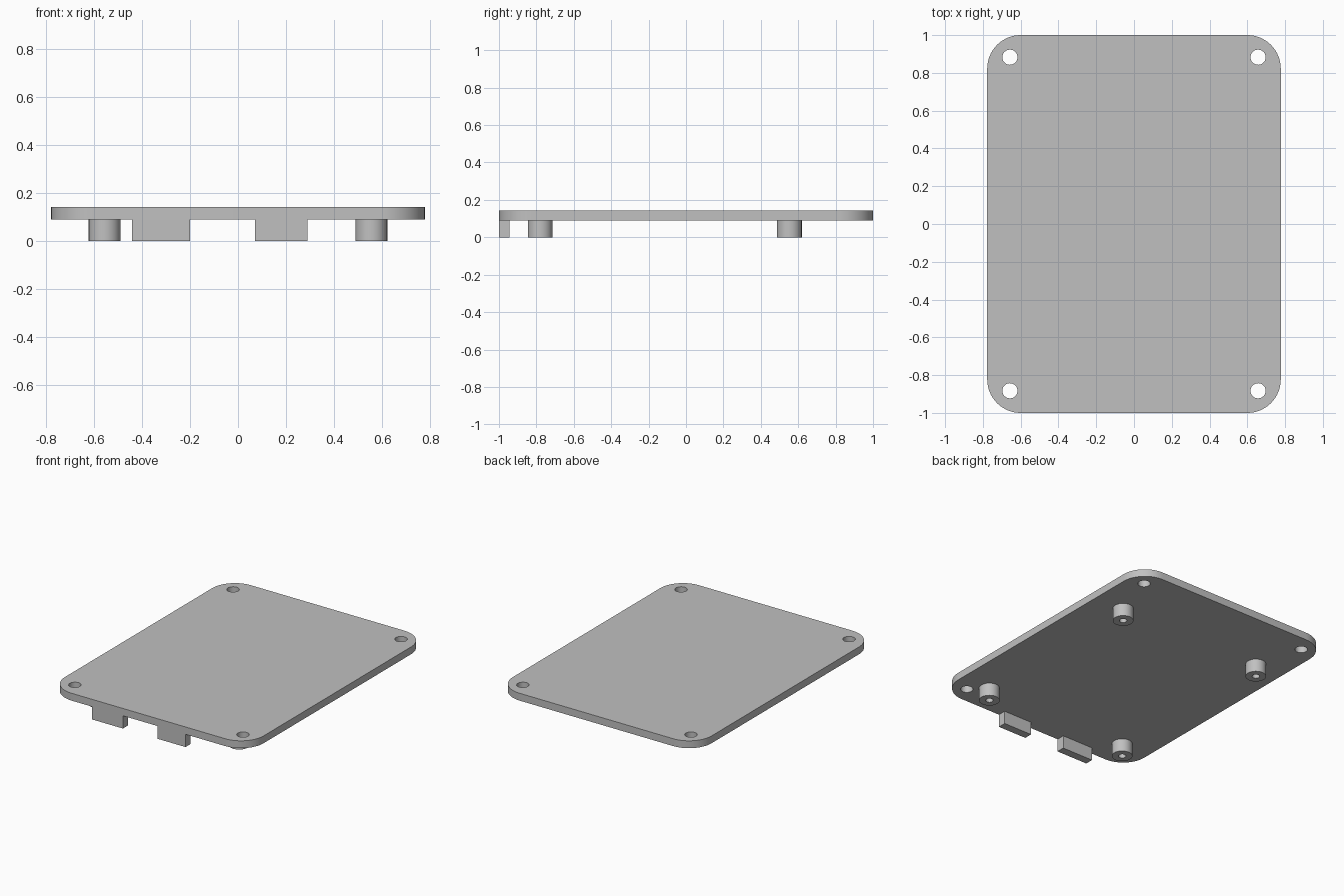
import bpy, bmesh
from math import cos, sin, pi, radians

cube = bpy.data.objects.get("Cube")
if cube:
    bpy.data.objects.remove(cube)

HALF_X, HALF_Y, CORNER = 0.777, 1.0, 0.177
UNDERSIDE, TOP = 0.09, 0.142

grey = bpy.data.materials.new("plain grey")
grey.use_nodes = True
grey.diffuse_color = (0.53, 0.53, 0.53, 1)
grey.node_tree.nodes["Principled BSDF"].inputs["Base Color"].default_value = grey.diffuse_color


def arc(cx, cy, r, start, end, n):
    """Points along a circular arc, both ends included."""
    steps = [start + (end - start) * i / n for i in range(n + 1)]
    return [(cx + r * cos(a), cy + r * sin(a)) for a in steps]


def circle(cx, cy, r, n=48):
    return arc(cx, cy, r, 0, 2 * pi, n)[:-1]


def finish(name, bm):
    bmesh.ops.recalc_face_normals(bm, faces=bm.faces)
    mesh = bpy.data.meshes.new(name)
    bm.to_mesh(mesh)
    bm.free()
    mesh.materials.append(grey)
    obj = bpy.data.objects.new(name, mesh)
    bpy.context.collection.objects.link(obj)
    return obj


def activate(obj):
    bpy.ops.object.select_all(action="DESELECT")
    obj.select_set(True)
    bpy.context.view_layer.objects.active = obj


def smooth(obj):
    activate(obj)
    bpy.ops.object.shade_smooth_by_angle(angle=radians(30))


def prism(name, outlines, z0, z1):
    """Extrude each closed outline from z0 up to z1."""
    bm = bmesh.new()
    for outline in outlines:
        face = bm.faces.new([bm.verts.new((x, y, z0)) for x, y in outline])
        grown = bmesh.ops.extrude_face_region(bm, geom=[face], use_keep_orig=True)
        for v in grown["geom"]:
            if isinstance(v, bmesh.types.BMVert):
                v.co.z = z1
    return finish(name, bm)


def tube(name, cx, cy, outer, inner, z0, z1):
    """Hollow post made of four rings joined in a loop."""
    bm = bmesh.new()
    rings = [[bm.verts.new((x, y, z)) for x, y in circle(cx, cy, r)]
             for r, z in ((outer, z0), (outer, z1), (inner, z1), (inner, z0))]
    for a, b in zip(rings, rings[1:] + rings[:1]):
        for i in range(len(a)):
            j = (i + 1) % len(a)
            bm.faces.new((a[i], a[j], b[j], b[i]))
    return finish(name, bm)


# Rounded plate with a screw hole in each corner
outline = []
for k, (sx, sy) in enumerate(((1, 1), (-1, 1), (-1, -1), (1, -1))):
    outline += arc(sx * (HALF_X - CORNER), sy * (HALF_Y - CORNER), CORNER,
                   k * pi / 2, (k + 1) * pi / 2, 16)
plate = prism("plate", [outline], UNDERSIDE, TOP)
holes = [circle(sx * 0.657, sy * 0.883, 0.04) for sx in (-1, 1) for sy in (-1, 1)]
cutter = prism("hole_cutter", holes, UNDERSIDE - 0.05, TOP + 0.05)
cutter.hide_render = True
cut = plate.modifiers.new("screw holes", "BOOLEAN")
cut.operation, cut.solver, cut.object = "DIFFERENCE", "EXACT", cutter
activate(plate)
bpy.ops.object.modifier_apply(modifier=cut.name)
bpy.data.objects.remove(cutter)
smooth(plate)

# Hollow mounting posts under the plate
for end, y in (("front", -0.78), ("back", 0.553)):
    for side, sx in (("left", 1), ("right", -1)):
        smooth(tube(f"{end}_{side}_post", sx * 0.555, y, 0.066, 0.024, 0, UNDERSIDE))

# Tabs hanging from the front edge
for side, x0, x1 in (("right", -0.44, -0.20), ("left", 0.07, 0.29)):
    prism(f"{side}_tab", [[(x0, -HALF_Y), (x1, -HALF_Y), (x1, -0.943), (x0, -0.943)]], 0, UNDERSIDE)
